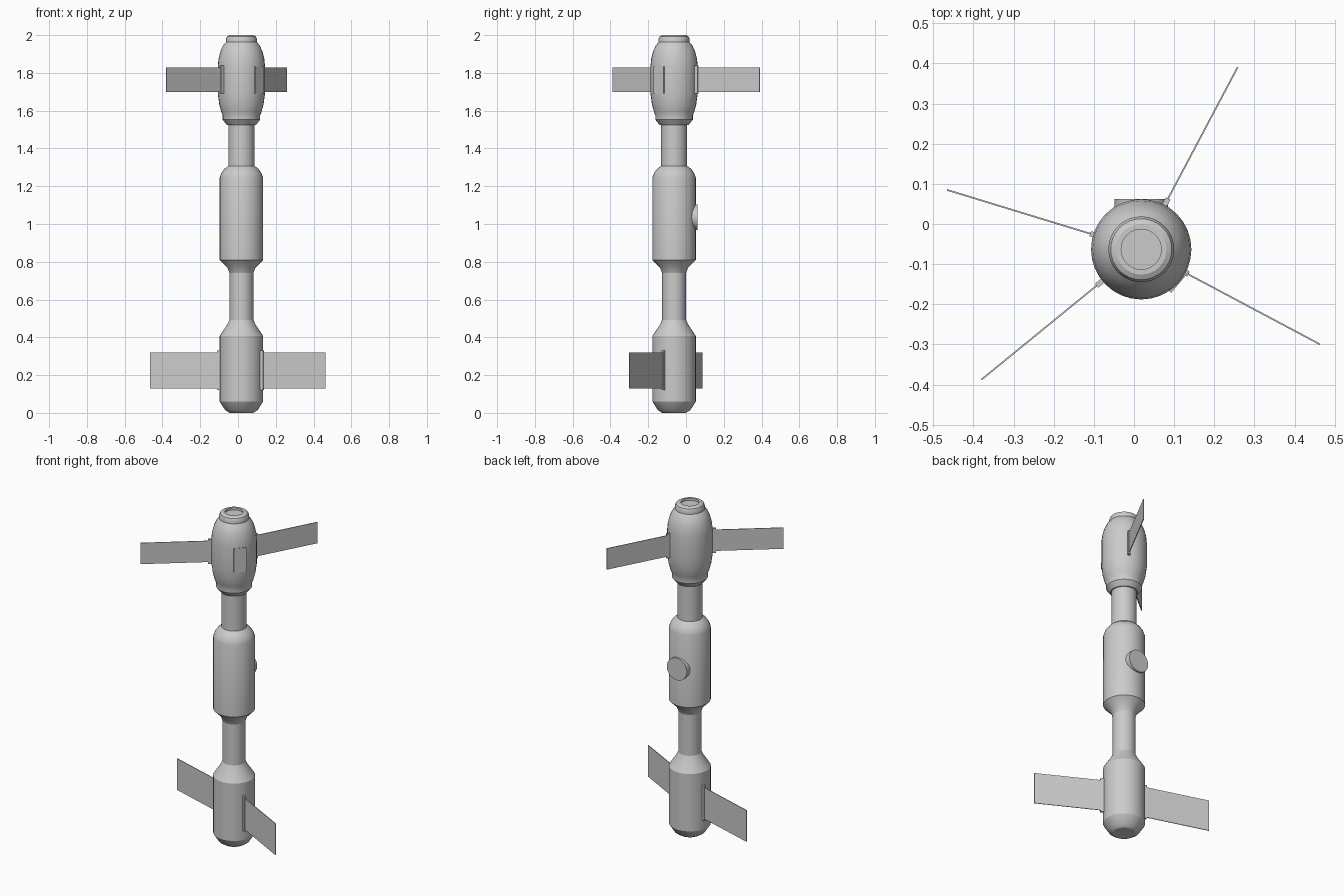
import bpy, bmesh
from math import sin, cos, pi, radians
from mathutils import Matrix, Vector

if "Cube" in bpy.data.objects:
    bpy.data.objects.remove(bpy.data.objects["Cube"])

AX, AY = 0.018, -0.063   # body axis


def finish(bm, name):
    bmesh.ops.recalc_face_normals(bm, faces=bm.faces)
    me = bpy.data.meshes.new(name)
    bm.to_mesh(me)
    bm.free()
    ob = bpy.data.objects.new(name, me)
    bpy.context.collection.objects.link(ob)
    return ob


def smooth(ob):
    bpy.ops.object.select_all(action='DESELECT')
    ob.select_set(True)
    bpy.context.view_layer.objects.active = ob
    bpy.ops.object.shade_smooth_by_angle(angle=radians(25))


def lathe(name, profile, n=32):
    """Closed solid of revolution around the body axis from (radius, z)."""
    bm = bmesh.new()
    rings = [[bm.verts.new((AX + r * cos(2 * pi * i / n), AY + r * sin(2 * pi * i / n), z))
              for i in range(n)] for r, z in profile]
    for a, b in zip(rings, rings[1:]):
        for i in range(n):
            j = (i + 1) % n
            bm.faces.new((a[i], a[j], b[j], b[i]))
    bm.faces.new(rings[0])
    bm.faces.new(rings[-1])
    smooth(finish(bm, name))


def radial_box(name, angle, r0, r1, width, z0, z1):
    """Box reaching from radius r0 to r1 in the given direction."""
    bm = bmesh.new()
    m = (Matrix.Translation((AX, AY, (z0 + z1) / 2)) @ Matrix.Rotation(radians(angle), 4, 'Z')
         @ Matrix.Translation(((r0 + r1) / 2, 0, 0)) @ Matrix.Diagonal((r1 - r0, width, z1 - z0, 1)))
    bmesh.ops.create_cube(bm, size=1, matrix=m)
    return finish(bm, name)


# Stacked body sections, bottom to top
lathe("lower_module", [(0.063, 0), (0.086, 0.015), (0.115, 0.06), (0.115, 0.407), (0.075, 0.468),
                       (0.063, 0.493), (0.063, 0.74)])
lathe("middle_module", [(0.063, 0.74), (0.075, 0.77), (0.115, 0.81), (0.115, 1.245),
                        (0.106, 1.27), (0.09, 1.292), (0.069, 1.308), (0.069, 1.525)])
lathe("upper_module", [(0.076, 1.523), (0.099, 1.552), (0.099, 1.575), (0.107, 1.595), (0.117, 1.632),
                       (0.125, 1.69), (0.125, 1.835), (0.121, 1.875), (0.111, 1.915), (0.097, 1.945),
                       (0.082, 1.963), (0.082, 1.98), (0.076, 1.993), (0.063, 2.0), (0.05, 2.0), (0.05, 1.987)])

# Solar wings with hinge mounts: angle, body radius, tip radius, z range
wings = [("lower_right", -28, 0.115, 0.504, 0.13, 0.32),
         ("lower_left", 163, 0.115, 0.506, 0.13, 0.32),
         ("upper_right", 62.1, 0.125, 0.513, 1.70, 1.828),
         ("upper_left", 219.2, 0.125, 0.514, 1.70, 1.828)]
for name, ang, rb, rt, z0, z1 in wings:
    radial_box(name + "_mount", ang, rb - 0.012, rb + 0.018, 0.013, z0 - 0.01, z1 + 0.011)
    radial_box(name + "_panel", ang, rb + 0.01, rt, 0.004, z0, z1)

# Flat hatch on the upper module
radial_box("hatch", -40, 0.1, 0.127, 0.07, 1.69, 1.835)

# Round dish on the back of the middle module
bm = bmesh.new()
bmesh.ops.create_cone(bm, cap_ends=True, segments=32, radius1=0.067, radius2=0.067, depth=0.05,
                      matrix=Matrix.Translation((AX, 0.037, 1.036)) @ Matrix.Rotation(pi / 2, 4, 'X'))
smooth(finish(bm, "round_port"))
